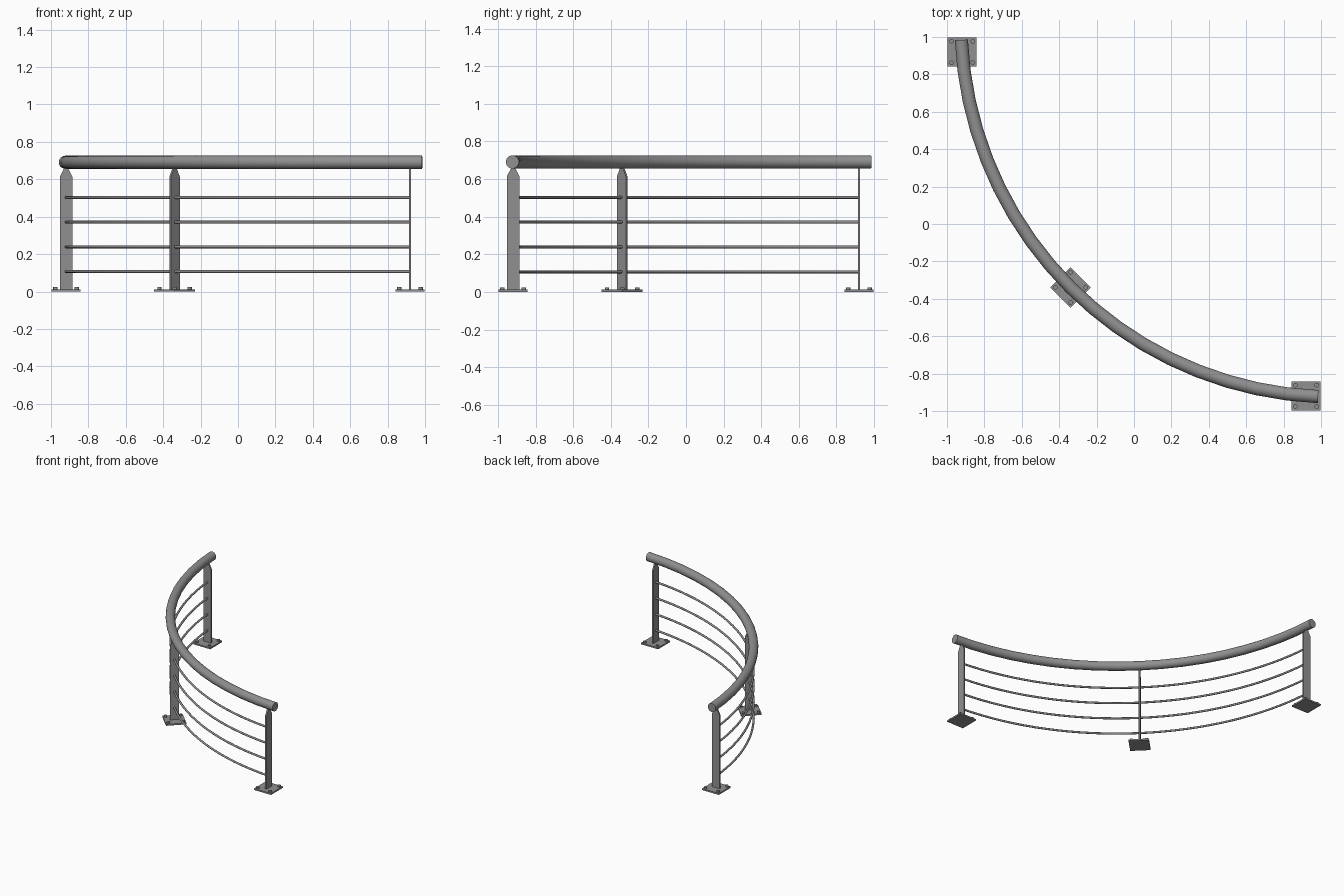
import bpy, bmesh, math
from mathutils import Matrix, Vector

if "Cube" in bpy.data.objects:
    bpy.data.objects.remove(bpy.data.objects["Cube"])

CENTRE, RADIUS = 1.075, 2.0      # the railing follows an arc about (CENTRE, CENTRE)
POST_ANGLES = [184.45, 225, 265.55]

steel = bpy.data.materials.new("grey_steel")
steel.use_nodes = True
grey = (0.28, 0.28, 0.28, 1)
steel.diffuse_color = grey
steel.node_tree.nodes["Principled BSDF"].inputs["Base Color"].default_value = grey


def arc_point(degrees, z=0):
    a = math.radians(degrees)
    return Vector((CENTRE + RADIUS * math.cos(a), CENTRE + RADIUS * math.sin(a), z))


def finish(name, bm, smooth=False):
    bmesh.ops.recalc_face_normals(bm, faces=bm.faces)
    mesh = bpy.data.meshes.new(name)
    bm.to_mesh(mesh)
    bm.free()
    mesh.materials.append(steel)
    obj = bpy.data.objects.new(name, mesh)
    bpy.context.collection.objects.link(obj)
    if smooth:
        bpy.ops.object.select_all(action='DESELECT')
        obj.select_set(True)
        bpy.context.view_layer.objects.active = obj
        bpy.ops.object.shade_smooth_by_angle(angle=math.radians(40))
    return obj


def arc_tube(name, start, end, z, radius, sides, steps):
    """Round bar swept along the arc, closed at both ends."""
    bm = bmesh.new()
    rings = []
    for i in range(steps + 1):
        deg = start + (end - start) * i / steps
        a = math.radians(deg)
        outward = Vector((math.cos(a), math.sin(a), 0))
        ring = []
        for k in range(sides):
            t = math.tau * k / sides
            offset = outward * math.cos(t) + Vector((0, 0, math.sin(t)))
            ring.append(bm.verts.new(arc_point(deg, z) + offset * radius))
        rings.append(ring)
    for r0, r1 in zip(rings, rings[1:]):
        for k in range(sides):
            n = (k + 1) % sides
            bm.faces.new((r0[k], r0[n], r1[n], r1[k]))
    bm.faces.new(rings[0])
    bm.faces.new(rings[-1])
    return finish(name, bm, smooth=True)


def place(obj, degrees, turn):
    obj.matrix_world = Matrix.Translation(arc_point(degrees)) @ Matrix.Rotation(math.radians(turn), 4, 'Z')


# Handrail and the four infill bars
arc_tube("handrail", 182.6, 267.4, 0.691, 0.035, 24, 18)
for i in range(4):
    arc_tube(f"infill_bar_{i + 1}", POST_ANGLES[0], POST_ANGLES[-1], 0.107 + 0.132 * i, 0.008, 12, 32)

for name, degrees, turn in zip(("back", "middle", "front"), POST_ANGLES, (0, 45, 90)):
    # Flat upright with a straight tapered top, wide across the rail
    bm = bmesh.new()
    half = [(0.034, 0.006), (0.034, 0.613), (0.009, 0.662)]
    outline = half + [(-x, z) for x, z in reversed(half)]
    face = bm.faces.new([bm.verts.new((x, -0.006, z)) for x, z in outline])
    side = bmesh.ops.extrude_face_region(bm, geom=[face])
    moved = [v for v in side["geom"] if isinstance(v, bmesh.types.BMVert)]
    bmesh.ops.translate(bm, verts=moved, vec=(0, 0.012, 0))
    place(finish(f"{name}_post", bm), degrees, turn)

    # Square foot plate
    bm = bmesh.new()
    bmesh.ops.create_cube(bm, size=1, matrix=Matrix.Translation((0, 0, 0.006)) @ Matrix.Diagonal((0.154, 0.154, 0.012, 1)))
    place(finish(f"{name}_foot_plate", bm), degrees, turn)

    # Four bolt heads
    bm = bmesh.new()
    for sx in (-1, 1):
        for sy in (-1, 1):
            bmesh.ops.create_cone(bm, cap_ends=True, segments=12, radius1=0.012, radius2=0.012, depth=0.014,
                                  matrix=Matrix.Translation((sx * 0.057, sy * 0.057, 0.017)))
    place(finish(f"{name}_bolts", bm, smooth=True), degrees, turn)
